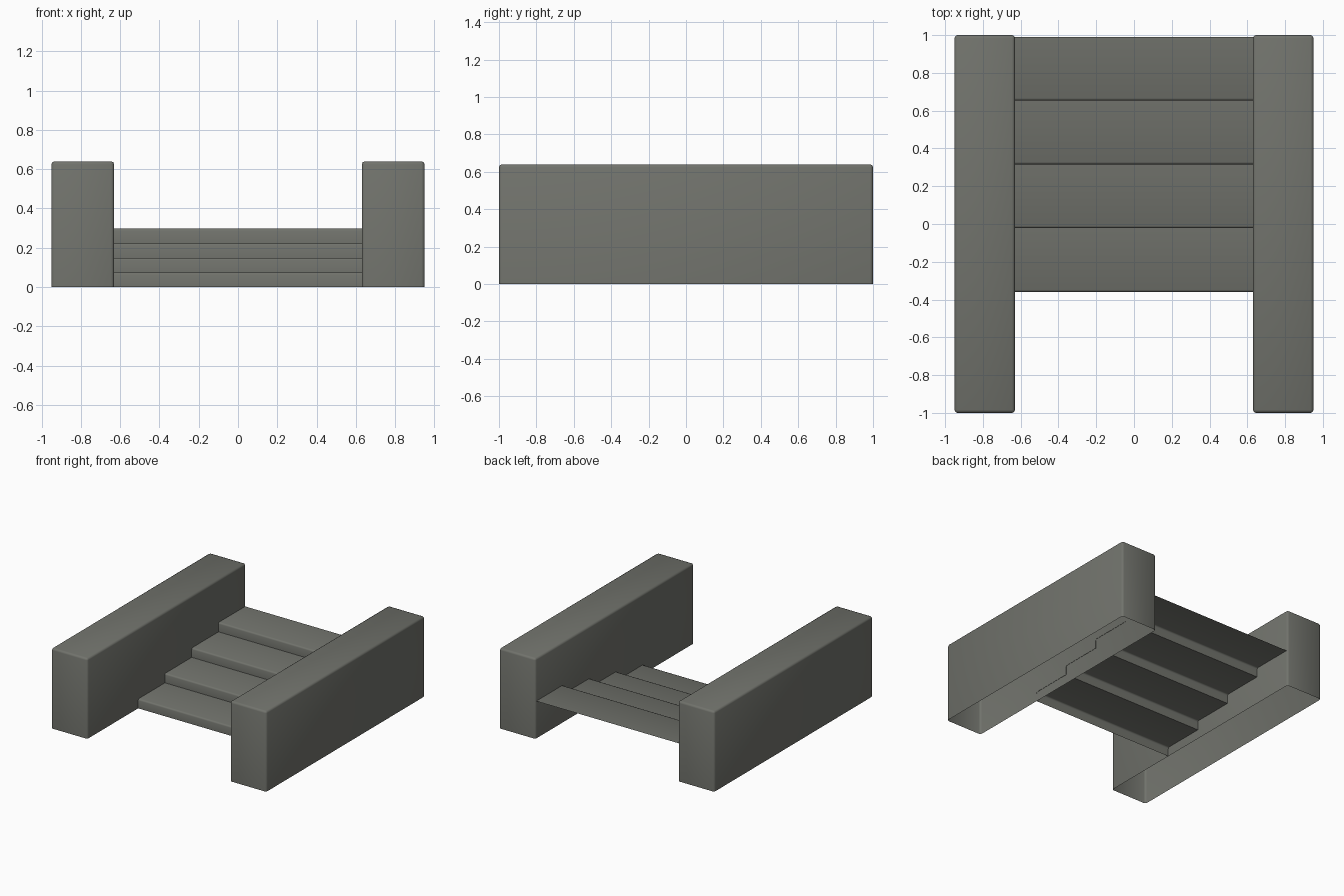
import bpy, bmesh, math
from mathutils import Matrix, Vector

if "Cube" in bpy.data.objects:
    bpy.data.objects.remove(bpy.data.objects["Cube"])

stone = bpy.data.materials.new("grey stone")
stone.diffuse_color = (0.165, 0.17, 0.15, 1)
stone.use_nodes = True
stone.node_tree.nodes["Principled BSDF"].inputs["Base Color"].default_value = stone.diffuse_color


def finish(bm, name):
    bmesh.ops.recalc_face_normals(bm, faces=bm.faces)
    mesh = bpy.data.meshes.new(name)
    bm.to_mesh(mesh)
    bm.free()
    mesh.materials.append(stone)
    obj = bpy.data.objects.new(name, mesh)
    bpy.context.collection.objects.link(obj)
    bpy.ops.object.select_all(action='DESELECT')
    obj.select_set(True)
    bpy.context.view_layer.objects.active = obj
    bpy.ops.object.shade_smooth_by_angle(angle=math.radians(50))
    return obj


# Side walls: softened blocks, open underneath
def side_wall(name, x):
    bm = bmesh.new()
    place = Matrix.Translation((x, 0, 0.32)) @ Matrix.Diagonal((0.32, 2.0, 0.64, 1))
    bmesh.ops.create_cube(bm, size=1, matrix=place)
    bottom = [f for f in bm.faces if f.calc_center_median().z < 0.01]
    bmesh.ops.delete(bm, geom=bottom, context='FACES')
    edges = [e for e in bm.edges if not e.is_boundary]
    bmesh.ops.bevel(bm, geom=edges, offset=0.016, segments=2, profile=0.5,
                    affect='EDGES')
    finish(bm, name)


side_wall("left_wall", -0.79)
side_wall("right_wall", 0.79)

# Steps: one thin folded sheet of risers and treads with softened noses
steps, rise, run, front, half = 4, 0.0745, 0.338, -0.36, 0.632
profile = []
for i in range(steps):
    y = front + i * run
    z = (i + 1) * rise
    profile += [(y, i * rise), (y, z - 0.012), (y + 0.0035, z - 0.0035),
                (y + 0.012, z)]
profile.append((0.99, steps * rise))

bm = bmesh.new()
rows = [[bm.verts.new((x, y, z)) for x in (-half, half)] for y, z in profile]
for a, b in zip(rows, rows[1:]):
    bm.faces.new((a[0], a[1], b[1], b[0]))
finish(bm, "steps")
